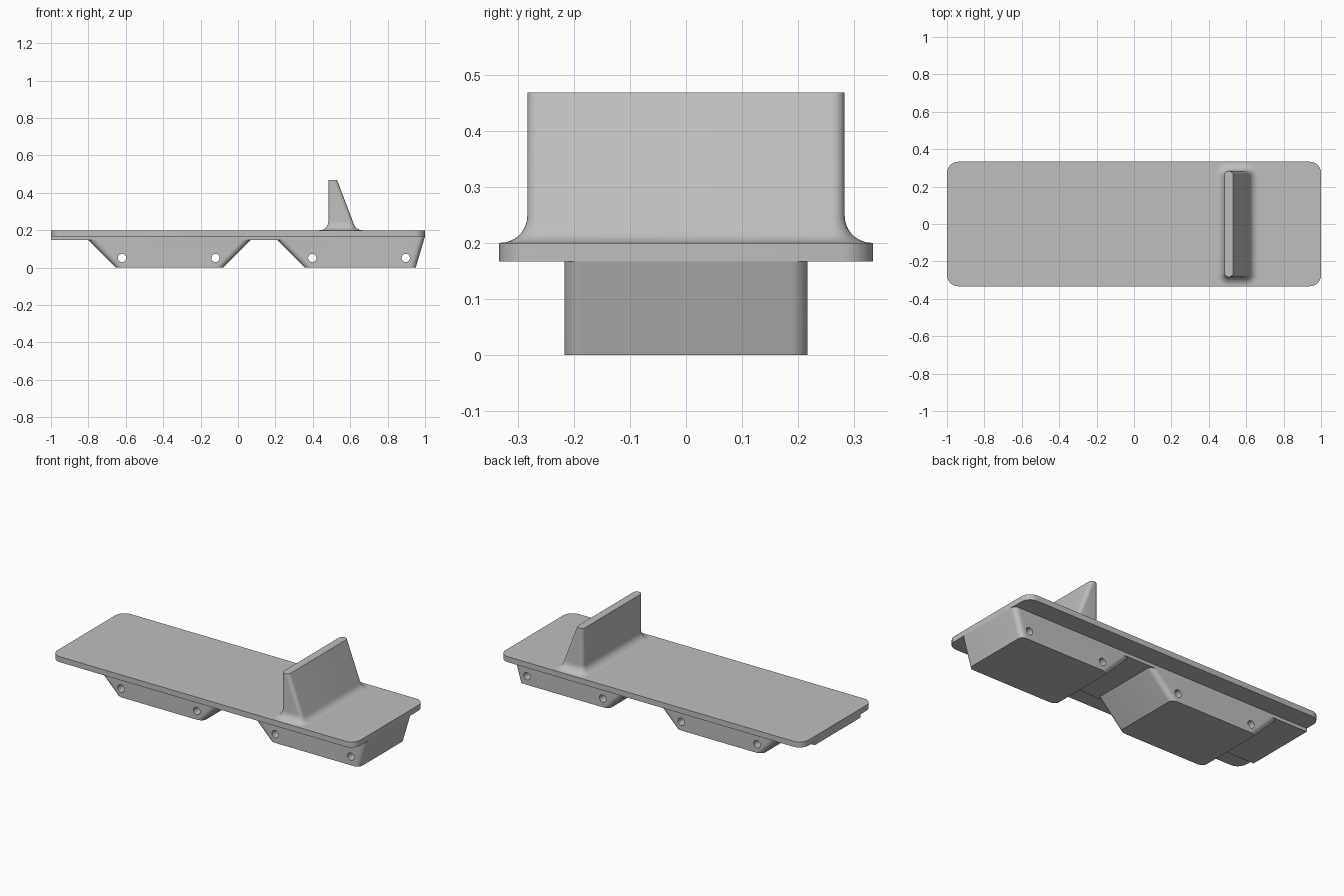
import bpy, bmesh
from math import sin, cos, pi, sqrt, atan, tan
from mathutils import Matrix

cube = bpy.data.objects.get("Cube")
if cube:
    bpy.data.objects.remove(cube, do_unlink=True)

grey = bpy.data.materials.new("light_grey")
grey.use_nodes = True
grey.diffuse_color = (0.52, 0.52, 0.52, 1)
grey.node_tree.nodes["Principled BSDF"].inputs["Base Color"].default_value = (0.52, 0.52, 0.52, 1)


def finish(name, bm):
    bmesh.ops.recalc_face_normals(bm, faces=bm.faces[:])
    mesh = bpy.data.meshes.new(name)
    bm.to_mesh(mesh)
    bm.free()
    mesh.materials.append(grey)
    obj = bpy.data.objects.new(name, mesh)
    bpy.context.collection.objects.link(obj)
    return obj


def activate(obj):
    bpy.ops.object.select_all(action='DESELECT')
    obj.select_set(True)
    bpy.context.view_layer.objects.active = obj


def rounded_ring(x0, x1, half_y, radius, steps=8):
    """Outline of a rounded rectangle, anticlockwise."""
    corners = [(x1, half_y, 1, 1), (x0, half_y, -1, 1), (x0, -half_y, -1, -1), (x1, -half_y, 1, -1)]
    ring = []
    for q, (cx, cy, sx, sy) in enumerate(corners):
        for i in range(steps + 1):
            a = (q + i / steps) * pi / 2
            ring.append((cx - sx * radius + radius * cos(a), cy - sy * radius + radius * sin(a)))
    return ring


def loft(name, levels):
    """Skin a stack of (z, outline) levels and cap both ends."""
    bm = bmesh.new()
    rings = [[bm.verts.new((x, y, z)) for x, y in ring] for z, ring in levels]
    for a, b in zip(rings, rings[1:]):
        for i in range(len(a)):
            j = (i + 1) % len(a)
            bm.faces.new((a[i], a[j], b[j], b[i]))
    bm.faces.new(rings[0])
    bm.faces.new(rings[-1])
    return finish(name, bm)


def prism(name, profile, half_y, fillet=0):
    """Extrude an xz profile across y, rounding its steep end edges."""
    bm = bmesh.new()
    face = bm.faces.new([bm.verts.new((x, -half_y, z)) for x, z in profile])
    new = bmesh.ops.extrude_face_region(bm, geom=[face])["geom"]
    bmesh.ops.translate(bm, vec=(0, 2 * half_y, 0),
                        verts=[v for v in new if isinstance(v, bmesh.types.BMVert)])
    if fillet:
        steep = [e for e in bm.edges if abs(e.verts[0].co.z - e.verts[1].co.z) > 0.1]
        bmesh.ops.bevel(bm, geom=steep, offset=fillet, offset_type='OFFSET',
                        segments=8, profile=0.5, affect='EDGES')
    return finish(name, bm)


def combine(target, tool, operation):
    mod = target.modifiers.new("cut", 'BOOLEAN')
    mod.operation = operation
    mod.solver = 'EXACT'
    mod.object = tool
    activate(target)
    bpy.ops.object.modifier_apply(modifier=mod.name)
    bpy.data.objects.remove(tool, do_unlink=True)


# Deck plate
DECK, UNDER = 0.2, 0.167
outline = rounded_ring(-1, 1, 0.333, 0.06)
deck = loft("deck_plate", [(UNDER, outline), (DECK, outline)])

# Underbody: thin slab with two tapered blocks
SLAB = 0.147
HALF = 0.217
body = prism("underbody", [(-1, SLAB), (0.9, SLAB), (0.9, UNDER), (-1, UNDER)], HALF)
rear = prism("rear_block", [(-0.82, UNDER), (-0.653, 0), (-0.08, 0), (0.087, UNDER)], HALF, 0.03)
front = prism("front_block", [(0.19, UNDER), (0.357, 0), (0.95, 0), (1, UNDER)], HALF, 0.03)
combine(body, rear, 'UNION')
combine(body, front, 'UNION')

# Cross holes through the blocks
for x in (-0.62, -0.12, 0.397, 0.897):
    bm = bmesh.new()
    bmesh.ops.create_cone(bm, cap_ends=True, segments=32, radius1=0.022, radius2=0.022, depth=1,
                          matrix=Matrix.Translation((x, 0, 0.052)) @ Matrix.Rotation(pi / 2, 4, 'X'))
    combine(body, finish("hole_cutter", bm), 'DIFFERENCE')

# Upright fin: one vertical side, one raked side, with a root fillet
HEIGHT, TOP_X, ROOT_X, R = 0.268, 0.53, 0.632, 0.048
lean = atan((ROOT_X - TOP_X) / HEIGHT)
centre = ROOT_X + R * tan((pi / 2 - lean) / 2)
heights = [R * (1 - cos(i / 12 * pi / 2)) for i in range(13)] + [HEIGHT]
levels = []
for h in heights:
    reach = sqrt(max(0, R * R - (R - h) ** 2)) if h < R else R
    flare = R - reach
    raked = ROOT_X - h * tan(lean)
    if h < R * (1 - sin(lean)):
        raked = centre - reach
    levels.append((DECK + h, rounded_ring(0.483 - flare, raked, 0.283 + flare, 0.023 + flare)))
fin = loft("upright_fin", levels)

# Smooth the rounded areas and keep the corners crisp
for part in (deck, body, fin):
    activate(part)
    bpy.ops.object.shade_smooth_by_angle(angle=pi / 7)
